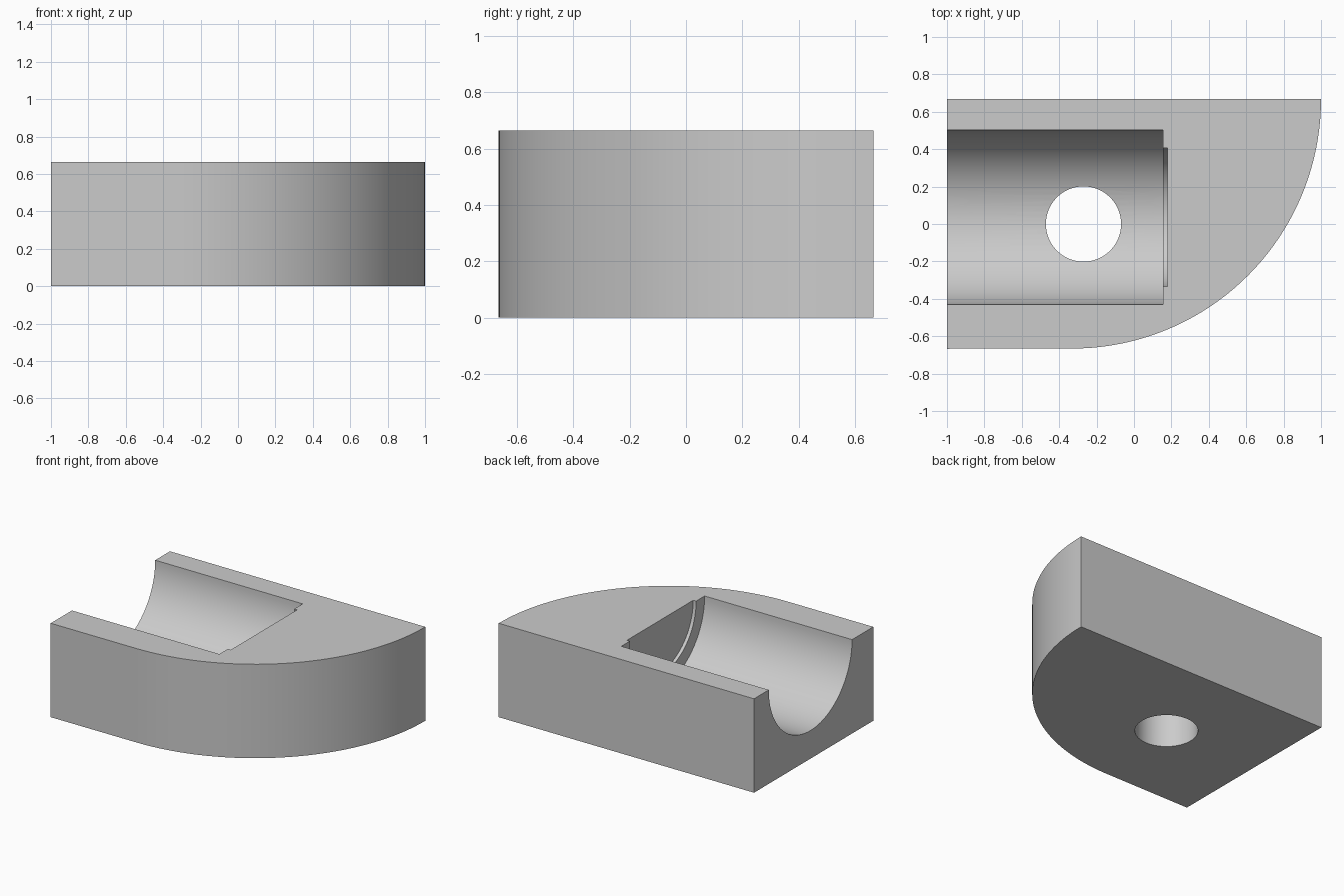
import bpy
import bmesh
import math
from mathutils import Matrix, Vector

cube = bpy.data.objects.get("Cube")
if cube:
    bpy.data.objects.remove(cube, do_unlink=True)

HEIGHT = 0.665
HALF_DEPTH = 0.667
CORNER_RADIUS = 1.333
CHANNEL_Y = 0.036

grey = bpy.data.materials.new("plain grey")
grey.use_nodes = True
colour = (0.6, 0.6, 0.6, 1.0)
grey.diffuse_color = colour
grey.node_tree.nodes["Principled BSDF"].inputs["Base Color"].default_value = colour


def make_object(name, bm):
    bmesh.ops.recalc_face_normals(bm, faces=bm.faces[:])
    mesh = bpy.data.meshes.new(name)
    bm.to_mesh(mesh)
    bm.free()
    mesh.materials.append(grey)
    obj = bpy.data.objects.new(name, mesh)
    bpy.context.collection.objects.link(obj)
    return obj


def cylinder(name, start, end, radius):
    """Cylinder running between two points."""
    start, end = Vector(start), Vector(end)
    axis = end - start
    turn = Matrix.Rotation(math.pi / 2, 4, 'Y') if abs(axis.x) > 0 else Matrix()
    bm = bmesh.new()
    bmesh.ops.create_cone(bm, cap_ends=True, segments=96, radius1=radius,
                          radius2=radius, depth=axis.length,
                          matrix=Matrix.Translation((start + end) / 2) @ turn)
    return make_object(name, bm)


# Block: rectangle with one large quarter-round corner, extruded upward
outline = [(-1, HALF_DEPTH), (-1, -HALF_DEPTH)]
steps = 40
for i in range(steps + 1):
    a = math.pi / 2 * (i / steps - 1)
    outline.append((1 - CORNER_RADIUS + CORNER_RADIUS * math.cos(a),
                    HALF_DEPTH + CORNER_RADIUS * math.sin(a)))
bm = bmesh.new()
base = bm.faces.new([bm.verts.new((x, y, 0)) for x, y in outline])
grown = bmesh.ops.extrude_face_region(bm, geom=[base])
bmesh.ops.translate(bm, vec=(0, 0, HEIGHT),
                    verts=[v for v in grown["geom"] if isinstance(v, bmesh.types.BMVert)])
block = make_object("block", bm)

# Cutters: half-round channel, shallow end recess, drain hole
cutters = [
    cylinder("channel_cutter", (-1.2, CHANNEL_Y, HEIGHT), (0.155, CHANNEL_Y, HEIGHT), 0.466),
    cylinder("recess_cutter", (-0.1, CHANNEL_Y, HEIGHT), (0.178, CHANNEL_Y, HEIGHT), 0.371),
    cylinder("hole_cutter", (-0.27, 0, -0.2), (-0.27, 0, 0.5), 0.201),
]

bpy.ops.object.select_all(action='DESELECT')
bpy.context.view_layer.objects.active = block
block.select_set(True)
for cutter in cutters:
    cutter.hide_render = True
    mod = block.modifiers.new(cutter.name, 'BOOLEAN')
    mod.operation = 'DIFFERENCE'
    mod.solver = 'EXACT'
    mod.object = cutter
    bpy.ops.object.modifier_apply(modifier=mod.name)
    bpy.data.objects.remove(cutter, do_unlink=True)

bpy.ops.object.shade_smooth_by_angle(angle=math.radians(30))
